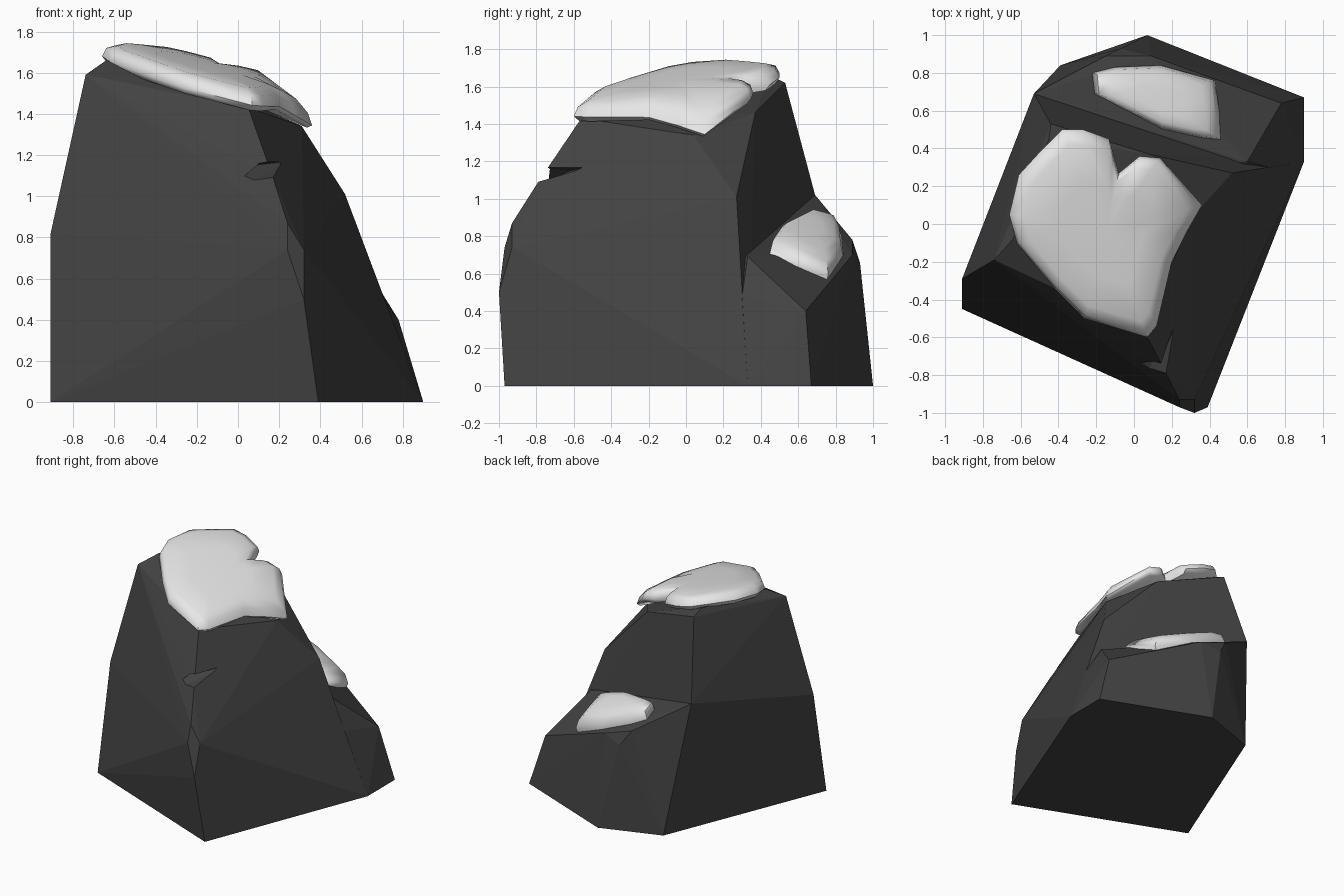
import bpy, bmesh
from mathutils import Vector

if "Cube" in bpy.data.objects:
    bpy.data.objects.remove(bpy.data.objects["Cube"])


def material(name, c):
    m = bpy.data.materials.new(name)
    m.diffuse_color = (*c, 1)
    m.use_nodes = True
    m.node_tree.nodes["Principled BSDF"].inputs["Base Color"].default_value = m.diffuse_color
    return m


rock_mat = material("dark rock", (0.055, 0.055, 0.055))
snow_mat = material("snow white", (0.8, 0.8, 0.8))


def make(name, bm, mat):
    bmesh.ops.recalc_face_normals(bm, faces=bm.faces)
    me = bpy.data.meshes.new(name)
    bm.to_mesh(me)
    bm.free()
    me.materials.append(mat)
    ob = bpy.data.objects.new(name, me)
    bpy.context.collection.objects.link(ob)
    return ob


def hull(name, pts, mat):
    """Convex faceted block through the given corners."""
    bm = bmesh.new()
    for p in pts:
        bm.verts.new(p)
    r = bmesh.ops.convex_hull(bm, input=bm.verts)
    junk = {g for g in r["geom_interior"] + r["geom_unused"]
            if isinstance(g, bmesh.types.BMVert) and g.is_valid}
    bmesh.ops.delete(bm, geom=list(junk), context="VERTS")
    bmesh.ops.dissolve_limit(bm, angle_limit=0.03, verts=bm.verts, edges=bm.edges)
    return make(name, bm, mat)


def boolean(ob, other, op):
    m = ob.modifiers.new(op, "BOOLEAN")
    m.operation, m.object, m.solver = op, other, "EXACT"
    bpy.context.view_layer.objects.active = ob
    bpy.ops.object.modifier_apply(modifier=m.name)
    bpy.data.objects.remove(other)


# main crag
A, B, C, D = (-.91, -.45, 0), (.39, -.97, 0), (.90, .33, 0), (-.39, .84, 0)
G = (-.53, .69, 1.02)
rock = hull("rock", [
    A, B, C, D, G, (-.91, -.29, .82), (-.74, -.19, 1.59), (-.44, .53, 1.62),
    (-.64, -.08, 1.66), (-.45, .45, 1.66), (.05, -.56, 1.43), (.31, .04, 1.34),
    (.08, .37, 1.46), (.52, .27, 1.01), (.13, -.71, 1.19), (.17, -.79, 1.09),
    (.24, -.93, .87), (.24, -.97, .74), (.32, -.93, .74), (.32, -1, .5)], rock_mat)

# lower ledge at the back
ledge = hull("ledge", [
    C, D, G, (.90, .67, 0), (.07, 1, 0), (.78, .64, .40), (.72, .30, .48),
    (-.07, .93, .66), (-.15, .89, .78), (.09, .89, .70), (.60, .33, .69),
    (-.2, .2, 0), (.4, 0, 0), (-.2, .3, .9), (.3, .1, .6)], rock_mat)
boolean(rock, ledge, "UNION")

# small crack in the front corner
chip = hull("chip_cutter", [
    (-.06, -.95, 1.0), (.15, -.95, 1.10), (.15, -.95, 1.18), (.4, -.75, 1.17),
    (.4, -.75, 1.15), (.08, -.62, 1.15), (.24, -.54, 1.17)], rock_mat)
boolean(rock, chip, "DIFFERENCE")


def snow(name, outline, centre, height, rings):
    """Domed cap: rings (scale, lift) of the outline laid over a slope."""
    cx, cy = centre
    bm = bmesh.new()
    loops = []
    for s, lift in rings:
        loop = []
        for x, y in outline:
            px, py = cx + (x - cx) * s, cy + (y - cy) * s
            loop.append(bm.verts.new((px, py, height(px, py) + lift)))
        loops.append(loop)
    n = len(outline)
    for a, b in zip(loops, loops[1:]):
        for i in range(n):
            j = (i + 1) % n
            bm.faces.new((a[i], a[j], b[j], b[i]))
    for loop, lift in ((loops[0], rings[0][1]), (loops[-1], rings[-1][1])):
        v = bm.verts.new((cx, cy, height(cx, cy) + lift))
        for i in range(n):
            bm.faces.new((loop[i], loop[(i + 1) % n], v))
    ob = make(name, bm, snow_mat)
    bpy.ops.object.select_all(action="DESELECT")
    ob.select_set(True)
    bpy.context.view_layer.objects.active = ob
    bpy.ops.object.shade_smooth_by_angle(angle=1.0)


# snow on the summit
snow("summit_snow", [
    (-.66, .05), (-.61, .26), (-.5, .38), (-.38, .5), (-.27, .5), (-.13, .45),
    (-.11, .37), (-.08, .27), (.03, .36), (.14, .35), (.36, .1), (.28, -.04),
    (.2, -.2), (.12, -.54), (.07, -.6), (-.26, -.5), (-.42, -.34), (-.62, -.1)],
    (-.15, -.05),
    lambda x, y: min(1.66 - .22 * (x + .64), 1.45 - .8 * (x - .2)) + .12 * (y + .08),
    [(.95, -.03), (1, 0), (.96, .045), (.85, .07), (.5, .08)])

# snow on the ledge
snow("ledge_snow", [
    (-.22, .8), (-.1, .83), (.14, .84), (.43, .76), (.47, .44), (.37, .45),
    (.15, .5), (-.21, .69)], (.14, .66),
    lambda x, y: .89 - .42 * (x + .2) - .3 * (y - .7),
    [(.95, -.05), (1, -.01), (.93, .05), (.75, .08), (.4, .09)])
